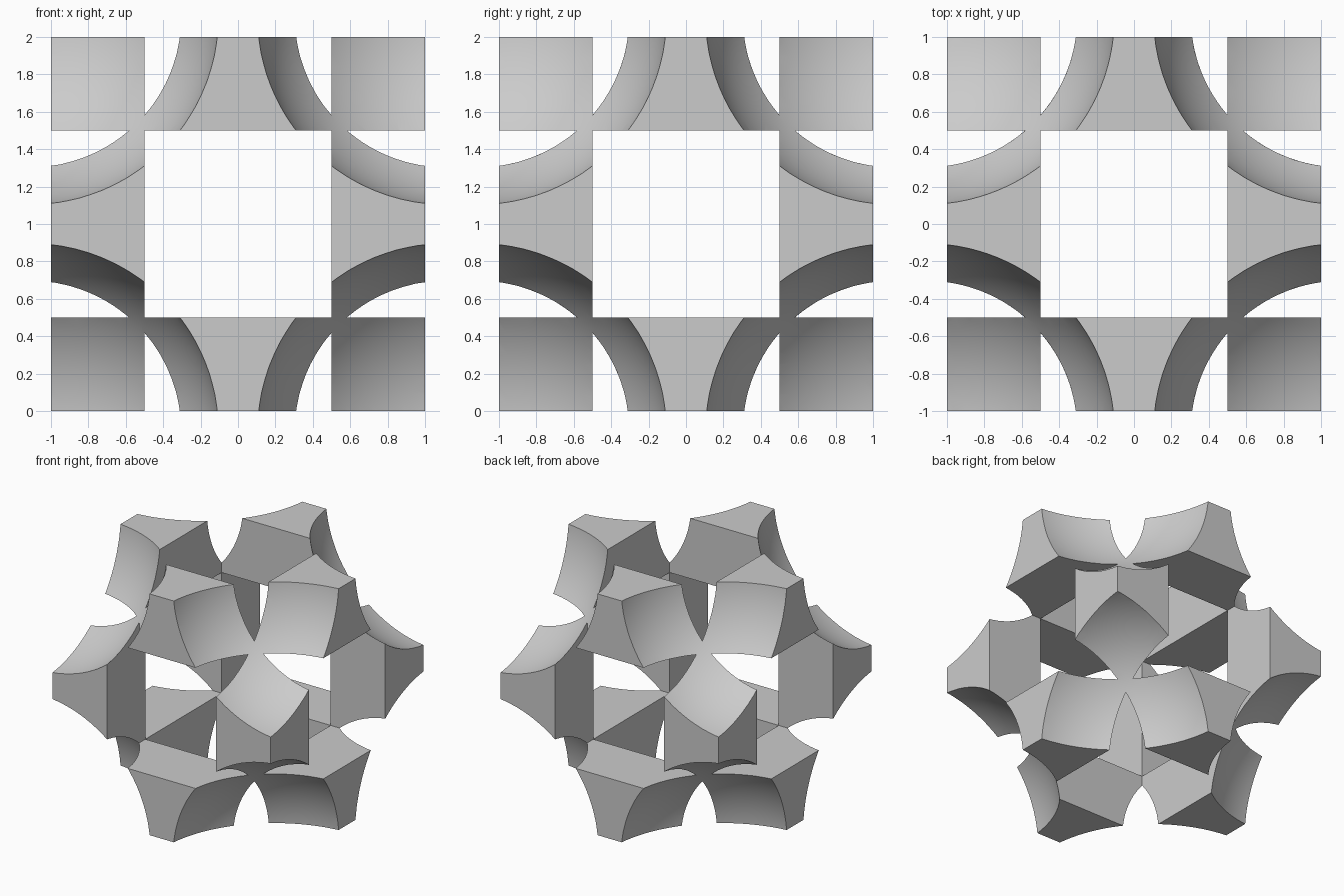
import bpy, bmesh
from itertools import product
from mathutils import Matrix, Vector

if "Cube" in bpy.data.objects:
    bpy.data.objects.remove(bpy.data.objects["Cube"])

HALF, HOLE = 1.0, 0.5          # cube half size, half width of the square tunnels
CENTRE, RADIUS = 1.11, 1.012   # corner balls that scoop out the cube

grey = bpy.data.materials.new("light grey")
grey.diffuse_color = (0.6, 0.6, 0.6, 1)
grey.use_nodes = True
grey.node_tree.nodes["Principled BSDF"].inputs["Base Color"].default_value = grey.diffuse_color


def make_object(name, bm):
    mesh = bpy.data.meshes.new(name)
    bm.to_mesh(mesh)
    bm.free()
    ob = bpy.data.objects.new(name, mesh)
    bpy.context.collection.objects.link(ob)
    mesh.materials.append(grey)
    return ob


# Cube frame: the edge and corner cells of a 3 x 3 x 3 grid, outer faces only
levels = (-HALF, -HOLE, HOLE, HALF)
cells = {c for c in product(range(3), repeat=3) if c.count(1) <= 1}
bm = bmesh.new()
points = {}


def corner(idx):
    if idx not in points:
        points[idx] = bm.verts.new([levels[i] for i in idx])
    return points[idx]


for cell in cells:
    for axis, side in product(range(3), (0, 1)):
        other = list(cell)
        other[axis] += 2 * side - 1
        if tuple(other) in cells:
            continue
        quad = []
        for u, v in ((0, 0), (1, 0), (1, 1), (0, 1)):
            idx = list(cell)
            idx[axis] += side
            idx[(axis + 1) % 3] += u
            idx[(axis + 2) % 3] += v
            quad.append(corner(tuple(idx)))
        bm.faces.new(quad if side else quad[::-1])
bmesh.ops.translate(bm, verts=bm.verts, vec=Vector((0, 0, HALF)))
frame = make_object("scooped_cube_frame", bm)

# Eight balls near the corners
bm = bmesh.new()
for sx, sy, sz in product((-1, 1), repeat=3):
    place = Matrix.Translation((sx * CENTRE, sy * CENTRE, sz * CENTRE + HALF))
    bmesh.ops.create_icosphere(bm, subdivisions=5, radius=RADIUS, matrix=place)
balls = make_object("corner_ball_cutter", bm)
balls.hide_render = True
balls.hide_set(True)

# Scoop the corners
cut = frame.modifiers.new("scoop", 'BOOLEAN')
cut.operation = 'DIFFERENCE'
cut.solver = 'EXACT'
cut.object = balls
bpy.context.view_layer.objects.active = frame
frame.select_set(True)
bpy.ops.object.modifier_apply(modifier=cut.name)
bpy.data.objects.remove(balls)

# Smooth scoops with crisp rims
bpy.ops.object.shade_smooth_by_angle(angle=0.4)
